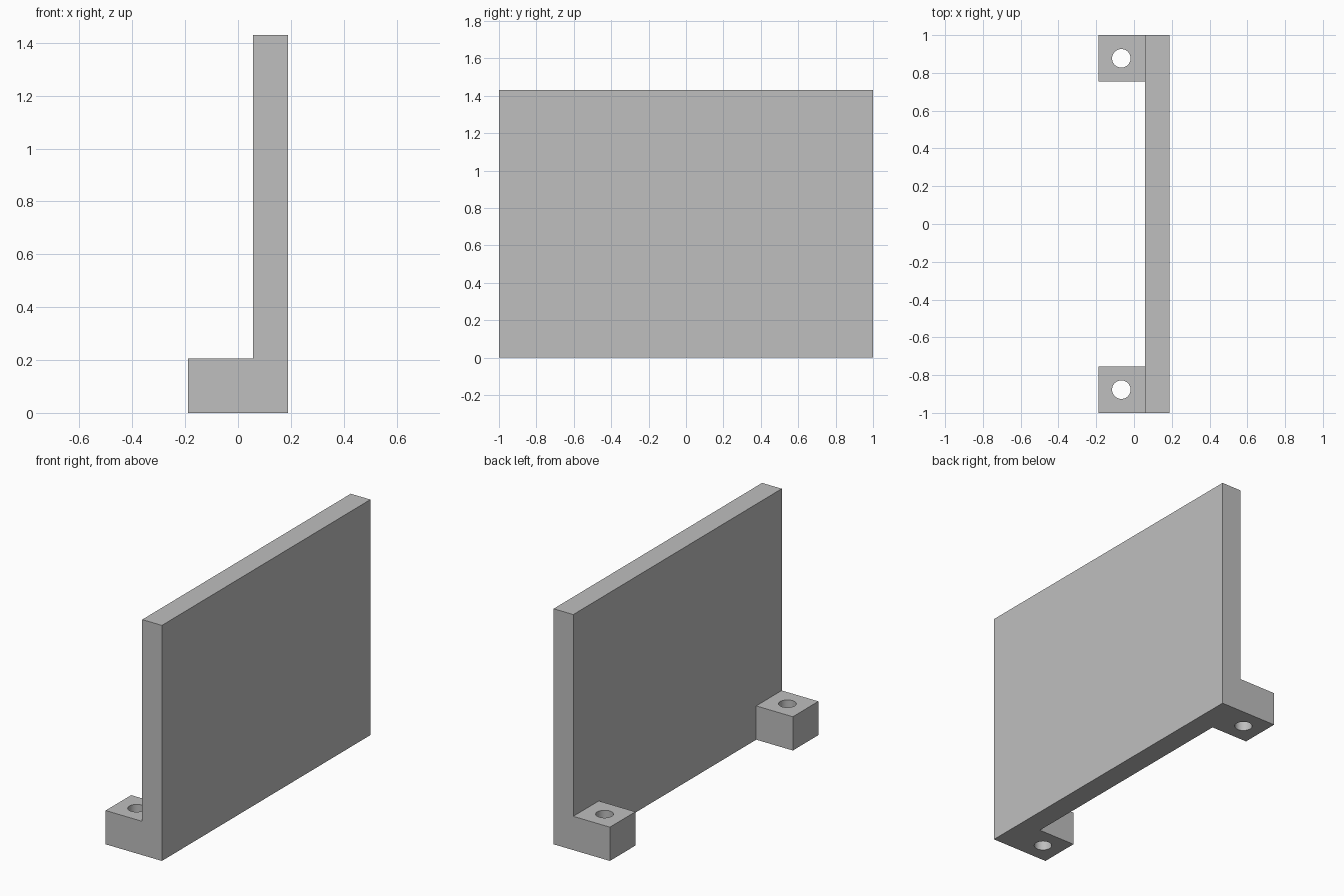
import bpy
import bmesh

if "Cube" in bpy.data.objects:
    bpy.data.objects.remove(bpy.data.objects["Cube"], do_unlink=True)

HALF_X, INNER_X = 0.189, 0.057      # outer half depth, inner wall face
HEIGHT, TAB_TOP = 1.43, 0.205
TAB_INNER_Y = 0.755
HOLE_X, HOLE_Y, HOLE_R = -0.067, 0.877, 0.049

# Plain grey
grey = bpy.data.materials.new("plain grey")
grey.use_nodes = True
colour = (0.52, 0.52, 0.52, 1)
grey.diffuse_color = colour
grey.node_tree.nodes["Principled BSDF"].inputs["Base Color"].default_value = colour

# Wall and foot: L-shaped profile extruded along the whole length
profile = [(-HALF_X, 0), (HALF_X, 0), (HALF_X, HEIGHT), (INNER_X, HEIGHT),
           (INNER_X, TAB_TOP), (-HALF_X, TAB_TOP)]
bm = bmesh.new()
face = bm.faces.new([bm.verts.new((x, -1, z)) for x, z in profile])
side = bmesh.ops.extrude_face_region(bm, geom=[face])["geom"]
bmesh.ops.translate(bm, vec=(0, 2, 0),
                    verts=[v for v in side if isinstance(v, bmesh.types.BMVert)])
bmesh.ops.recalc_face_normals(bm, faces=bm.faces)
mesh = bpy.data.meshes.new("wall_bracket")
bm.to_mesh(mesh)
bm.free()
mesh.materials.append(grey)
bracket = bpy.data.objects.new("wall_bracket", mesh)
bpy.context.collection.objects.link(bracket)


def cut(cutter, name):
    """Subtract the cutter from the bracket, then discard it."""
    cutter.name = name
    cutter.hide_render = True
    cutter.data.materials.append(grey)
    bpy.context.view_layer.objects.active = bracket
    mod = bracket.modifiers.new(name, "BOOLEAN")
    mod.operation = "DIFFERENCE"
    mod.solver = "EXACT"
    mod.object = cutter
    bpy.ops.object.modifier_apply(modifier=mod.name)
    bpy.data.objects.remove(cutter, do_unlink=True)


# Gap between the two mounting tabs
bpy.ops.mesh.primitive_cube_add(size=1, location=(INNER_X - 0.5, 0, 0))
gap = bpy.context.object
gap.scale = (1, 2 * TAB_INNER_Y, 1)
cut(gap, "tab_gap")

# Screw hole through each tab
for end in (-1, 1):
    bpy.ops.mesh.primitive_cylinder_add(vertices=48, radius=HOLE_R, depth=1,
                                        location=(HOLE_X, end * HOLE_Y, 0))
    cut(bpy.context.object, "screw_hole")

# Round hole walls, crisp edges elsewhere
bpy.ops.object.select_all(action="DESELECT")
bracket.select_set(True)
bpy.context.view_layer.objects.active = bracket
bpy.ops.object.shade_smooth_by_angle()
